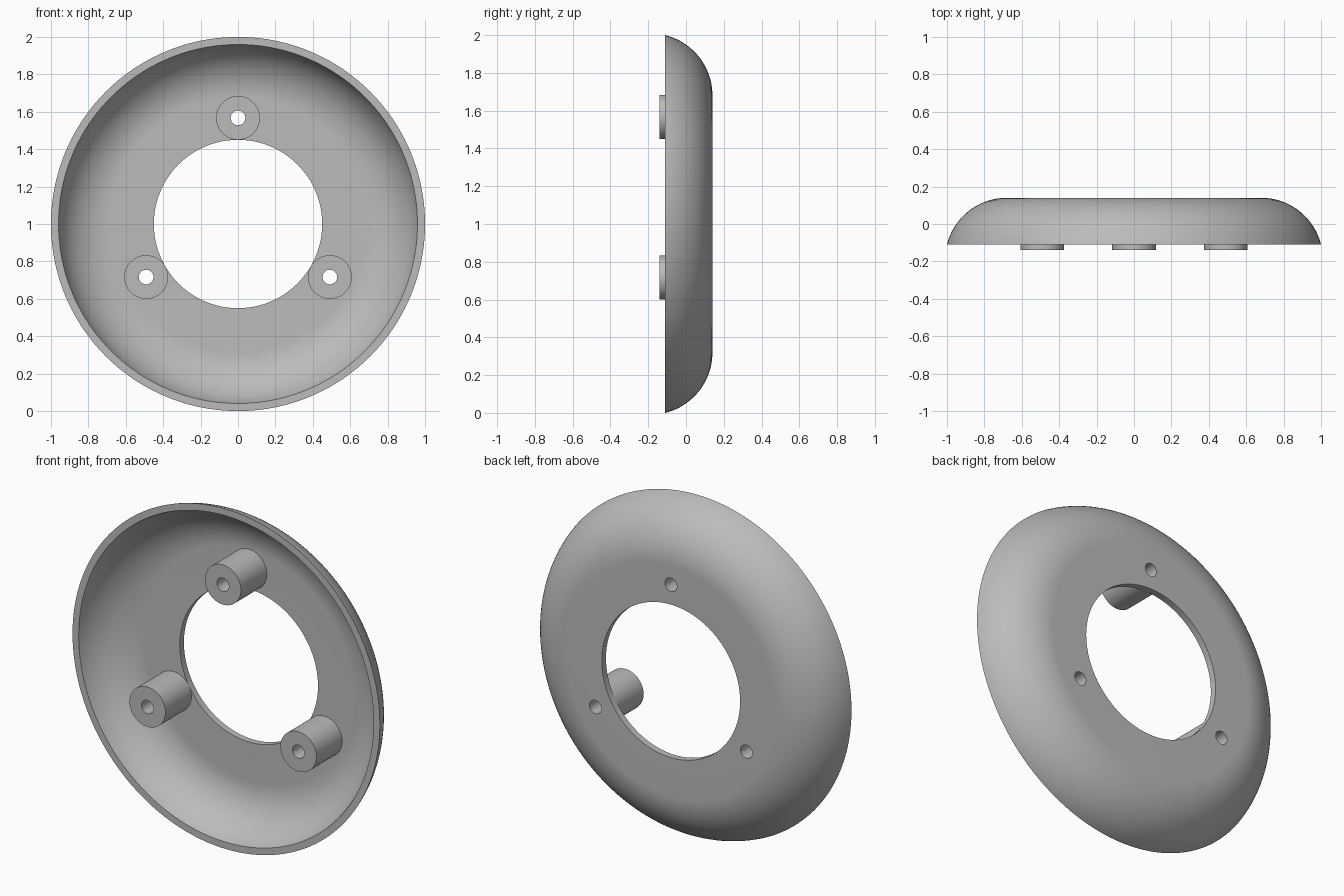
import bpy, bmesh
from math import radians, sin, cos, asin, pi
from mathutils import Vector

cube = bpy.data.objects.get("Cube")
if cube:
    bpy.data.objects.remove(cube, do_unlink=True)

grey = bpy.data.materials.new("plain grey")
grey.use_nodes = True
grey.diffuse_color = (0.5, 0.5, 0.5, 1)
grey.node_tree.nodes["Principled BSDF"].inputs["Base Color"].default_value = (0.5, 0.5, 0.5, 1)

BACK, RIM, FRONT = 0.14, -0.11, -0.14     # depths along y
FLAT_R, ARC_R, WALL = 0.68, 0.33, 0.039   # flat plate, rounded edge, thickness
HOLE_R, BOSS_R, SCREW_R, BOSS_DIST = 0.45, 0.117, 0.039, 0.567


def lathe(name, profile, steps, centre):
    """Spin a closed (radius, y) profile round the y axis."""
    bm = bmesh.new()
    verts = [bm.verts.new((r, y, 0)) for r, y in profile]
    edges = [bm.edges.new((a, b)) for a, b in zip(verts, verts[1:] + verts[:1])]
    bmesh.ops.spin(bm, geom=verts + edges, axis=(0, 1, 0), cent=(0, 0, 0),
                   angle=2 * pi, steps=steps)
    bmesh.ops.remove_doubles(bm, verts=bm.verts, dist=1e-5)
    bmesh.ops.recalc_face_normals(bm, faces=bm.faces)
    mesh = bpy.data.meshes.new(name)
    bm.to_mesh(mesh)
    bm.free()
    mesh.materials.append(grey)
    obj = bpy.data.objects.new(name, mesh)
    obj.location = centre
    bpy.context.collection.objects.link(obj)
    return obj


def smooth(obj):
    bpy.ops.object.select_all(action='DESELECT')
    obj.select_set(True)
    bpy.context.view_layer.objects.active = obj
    bpy.ops.object.shade_smooth_by_angle(angle=radians(30))


def arc(radius, steps=24):
    """Rounded edge from the flat plate out to the rim plane."""
    mid = BACK - ARC_R
    end = pi / 2 - asin((RIM - mid) / radius)
    return [(FLAT_R + radius * sin(end * i / steps), mid + radius * cos(end * i / steps))
            for i in range(steps + 1)]


# Dished ring with a constant wall thickness
profile = [(HOLE_R, BACK)] + arc(ARC_R) + arc(ARC_R - WALL)[::-1] + [(HOLE_R, BACK - WALL)]
dish = lathe("dished_ring", profile, 160, (0, 0, 1))

# Three mounting posts, each with a screw hole right through the dish
for label, angle in (("top", 90), ("right", 210), ("left", 330)):
    a = radians(angle)
    centre = Vector((BOSS_DIST * cos(a), 0, 1 + BOSS_DIST * sin(a)))
    post = lathe(label + "_post", [(SCREW_R, FRONT), (BOSS_R, FRONT),
                                   (BOSS_R, BACK - WALL), (SCREW_R, BACK - WALL)], 64, centre)
    smooth(post)

    bm = bmesh.new()
    bmesh.ops.create_cone(bm, cap_ends=True, segments=64, radius1=SCREW_R, radius2=SCREW_R, depth=1)
    mesh = bpy.data.meshes.new("screw_cutter")
    bm.to_mesh(mesh)
    bm.free()
    cutter = bpy.data.objects.new("screw_cutter", mesh)
    cutter.location = centre
    cutter.rotation_euler = (pi / 2, 0, 0)
    cutter.hide_render = True
    bpy.context.collection.objects.link(cutter)

    cut = dish.modifiers.new("screw_hole", 'BOOLEAN')
    cut.operation, cut.solver, cut.object = 'DIFFERENCE', 'EXACT', cutter
    bpy.context.view_layer.objects.active = dish
    bpy.ops.object.modifier_apply(modifier=cut.name)
    bpy.data.objects.remove(cutter, do_unlink=True)

smooth(dish)
